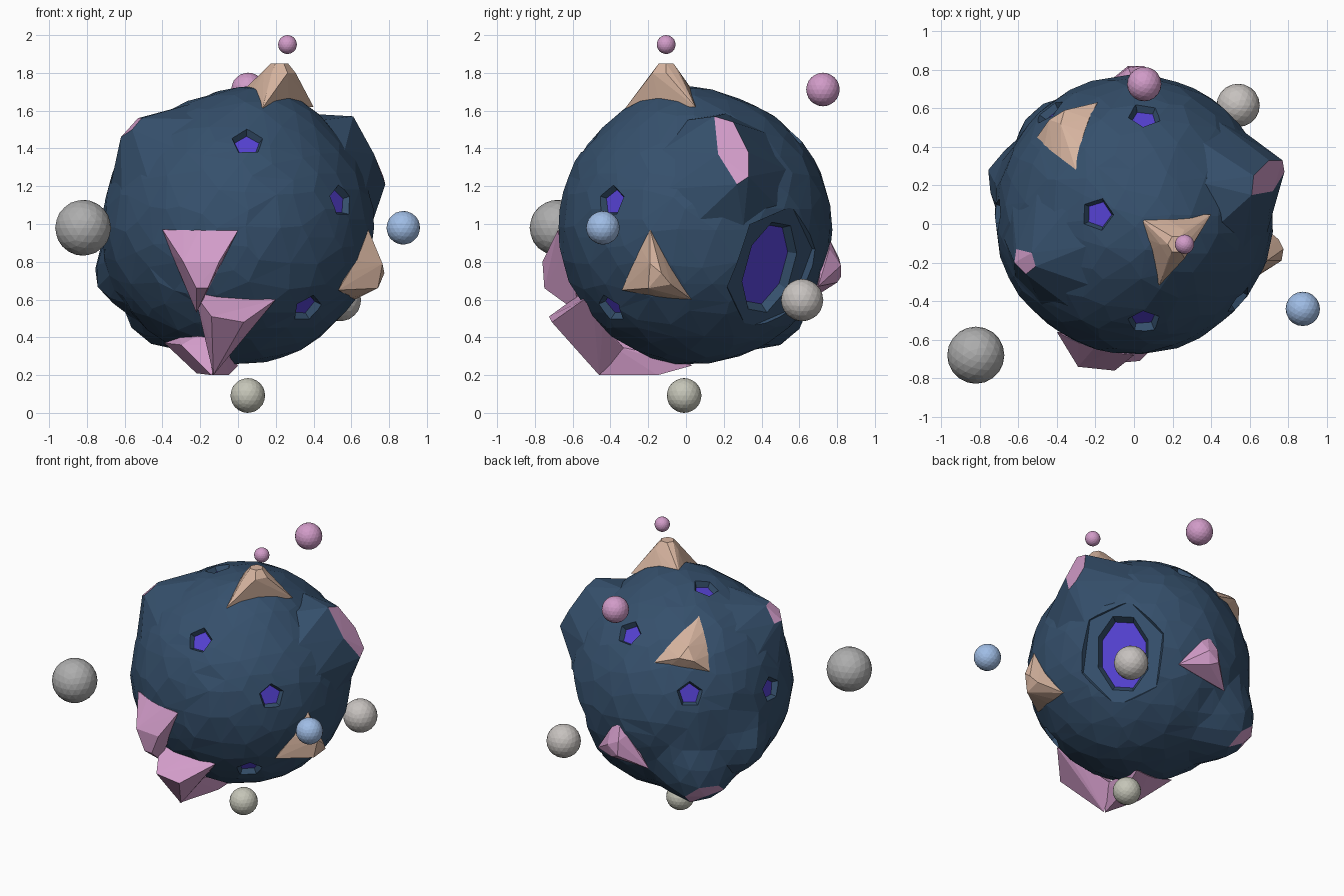
import bpy, bmesh, math, random
from mathutils import Vector

if "Cube" in bpy.data.objects:
    bpy.data.objects.remove(bpy.data.objects["Cube"])

random.seed(4)
C, R = Vector((0, 0.048, 0.98)), 0.723


def mat(name, r, g, b):
    m = bpy.data.materials.new(name)
    m.diffuse_color = (r, g, b, 1)
    m.use_nodes = True
    m.node_tree.nodes["Principled BSDF"].inputs["Base Color"].default_value = m.diffuse_color
    return m


BLUE = mat("ocean_blue", .036, .08, .15)
PINK = mat("pink_rock", .64, .33, .58)
TAN = mat("tan_rock", .68, .46, .35)
PURPLE = mat("crater_purple", .09, .053, .64)
SKY = mat("pale_blue", .35, .51, .79)
GREY = mat("moon_grey", .42, .42, .42)
STONE = mat("moon_stone", .57, .54, .52)
CREAM = mat("moon_cream", .56, .56, .48)


def finish(name, bm, mats):
    bmesh.ops.recalc_face_normals(bm, faces=bm.faces[:])
    me = bpy.data.meshes.new(name)
    bm.to_mesh(me)
    bm.free()
    ob = bpy.data.objects.new(name, me)
    bpy.context.collection.objects.link(ob)
    for m in mats:
        me.materials.append(m)
    return ob


def hull(points):
    bm = bmesh.new()
    for p in points:
        bm.verts.new(p)
    res = bmesh.ops.convex_hull(bm, input=bm.verts[:])
    junk = set(res["geom_interior"]) | set(res["geom_unused"])
    bmesh.ops.delete(bm, geom=[v for v in junk if isinstance(v, bmesh.types.BMVert)], context='VERTS')
    return bm


def apply(ob, mod):
    bpy.context.view_layer.objects.active = ob
    bpy.ops.object.modifier_apply(modifier=mod.name)


# Planet: faceted ball with broad hills: (tip, falloff width, pink tip radius)
hills = [((-.50, .53, .45), .36, .10),
         ((-.73, .27, .68), .26, 0),
         ((.20, -.08, 1.705), .42, 0)]
bm = bmesh.new()
bmesh.ops.create_icosphere(bm, subdivisions=4, radius=R)
for v in bm.verts:
    d = v.co.normalized()
    h = 0
    for tip, width, _ in hills:
        t = Vector(tip) - C
        gap = (d - t.normalized()).length * R
        k = max(0, 1 - gap / width)
        h = max(h, (t.length - R) * min(1, 1.2 * k * k * (3 - 2 * k)))
    v.co = C + d * (R + h + random.uniform(-.005, .005))
for f in bm.faces:
    for tip, _, cap in hills:
        if (f.calc_center_median() - Vector(tip)).length < cap:
            f.material_index = 1
planet = finish("planet", bm, [BLUE, PINK, PURPLE])
dec = planet.modifiers.new("facets", 'DECIMATE')
dec.ratio = .55
apply(planet, dec)


# Craters: tapered polygon cutters whose floor is purple
def crater(at, floor, rim, depth, stretch=1, sides=5, floor_mat=PURPLE):
    n = (Vector(at) - C).normalized()
    q = n.to_track_quat('Z', 'Y')
    slope = (rim - floor) / depth
    pts = []
    for r, h in ((floor, R - depth), (rim + slope * .12, R + .12)):
        for i in range(sides):
            a = math.tau * i / sides + .3
            pts.append(C + q @ Vector((r * math.cos(a), r * stretch * math.sin(a), h)))
    bm = hull(pts)
    bmesh.ops.recalc_face_normals(bm, faces=bm.faces[:])
    for f in bm.faces:
        f.material_index = int(f.normal.dot(n) < -.95)
    cutter = finish("crater_cutter", bm, [BLUE, floor_mat])
    cutter.hide_render = True
    mod = planet.modifiers.new("crater", 'BOOLEAN')
    mod.operation, mod.solver, mod.object = 'DIFFERENCE', 'EXACT', cutter
    mod.material_mode = 'TRANSFER'
    apply(planet, mod)
    bpy.data.objects.remove(cutter)


big = (.52, .49, .745)
crater(big, .28, .33, .08, 1.25, 6, BLUE)
crater(big, .155, .21, .13, 1.5, 8)
for at in [(.05, -.50, 1.43), (.50, -.36, 1.11), (.36, -.39, .56), (-.19, .05, 1.67),
           (.055, .565, 1.48), (-.66, .05, 1.08), (-.42, .56, 1.17)]:
    crater(at, .068, .09, .042)


# Peaks: triangular base following the ball, rising to a small blunt tip
def peak(name, base, tip, m):
    base = [Vector(p) for p in base]
    pts = base + [Vector(p) for p in tip]
    for i, a in enumerate(base):
        b = base[(i + 1) % len(base)]
        for t in (.3, .5, .7):
            pts.append(C + (a.lerp(b, t) - C).normalized() * R)
    finish(name, hull(pts), [m])


top = Vector((.22, -.105, 1.80))
ring = [tuple(top + Vector((.085 * math.cos(a), .085 * math.sin(a), 0)))
        for a in (i * math.tau / 6 for i in range(6))]
cap = [tuple(top + Vector((.045 * math.cos(a), .045 * math.sin(a), .05)))
       for a in (i * math.tau / 6 for i in range(6))]
peak("top_peak", [(.02, .04, 1.70), (.40, .05, 1.62), (.13, -.32, 1.615)], ring + cap, TAN)
peak("right_peak", [(.69, -.19, .97), (.53, -.34, .65), (.62, .03, .60)],
     [(.765, -.19, .79), (.775, -.13, .74), (.74, -.20, .66), (.75, -.08, .68)], TAN)
peak("back_upper_peak", [(-.30, .28, 1.59), (-.19, .63, 1.36), (-.51, .44, 1.30)],
     [(-.38, .52, 1.48), (-.36, .59, 1.42), (-.44, .54, 1.40)], TAN)
peak("front_peak", [(-.40, -.56, .97), (0, -.68, .965), (-.22, -.57, .53)],
     [(-.29, -.74, .80), (-.10, -.76, .80), (-.22, -.745, .66), (-.16, -.75, .66)], PINK)
peak("front_lower_peak", [(-.23, -.56, .63), (.20, -.54, .60), (-.08, -.32, .33)],
     [(-.14, -.725, .51), (.03, -.71, .48), (-.14, -.59, .36), (-.08, -.59, .35), (-.13, -.46, .20)], PINK)
peak("bottom_peak", [(-.39, -.08, .37), (0, .03, .25), (-.08, -.40, .36), (-.3, -.35, .36)],
     [(-.22, -.22, .21), (-.14, -.46, .20), (-.05, -.15, .20)], PINK)
peak("back_peak", [(0, .74, .96), (.21, .70, .67), (-.19, .69, .62)],
     [(-.03, .81, .82), (.05, .82, .78), (-.03, .82, .72), (.03, .80, .69)], PINK)


# Upper hills: blue flanks from a ring on the ball up to a flat pink cap
def hill(name, cap, spread):
    cap = [Vector(p) for p in cap]
    n = (sum(cap, Vector()) / len(cap) - C).normalized()
    q = n.to_track_quat('Z', 'Y')
    base = []
    for i in range(9):
        a = math.tau * i / 9
        base.append(C + q @ Vector((math.sin(spread) * math.cos(a),
                                    math.sin(spread) * math.sin(a), math.cos(spread))) * (R - .003))
    bm = hull(cap + base)
    for f in bm.faces:
        f.material_index = int(all(min((v.co - p).length for p in cap) < 1e-4 for v in f.verts))
    finish(name, bm, [BLUE, PINK])


hill("right_hill", [(.61, .15, 1.57), (.62, .25, 1.54), (.70, .33, 1.38), (.77, .33, 1.25),
                    (.78, .27, 1.21), (.72, .17, 1.37)], .50)
hill("left_hill", [(-.61, -.13, 1.46), (-.62, -.20, 1.46), (-.56, -.26, 1.50),
                   (-.51, -.22, 1.56), (-.53, -.15, 1.56)], .45)

# Moons floating around the planet
for name, at, r, m in [("large_moon", (-.82, -.68, .98), .148, GREY),
                       ("blue_moon", (.875, -.44, .98), .089, SKY),
                       ("bottom_moon", (.052, -.01, .092), .092, CREAM),
                       ("tiny_top_moon", (.262, -.105, 1.95), .05, PINK),
                       ("pink_moon", (.053, .725, 1.712), .089, PINK),
                       ("back_right_moon", (.54, .615, .597), .112, STONE)]:
    bm = bmesh.new()
    bmesh.ops.create_icosphere(bm, subdivisions=3, radius=r)
    bmesh.ops.translate(bm, verts=bm.verts[:], vec=at)
    finish(name, bm, [m])
